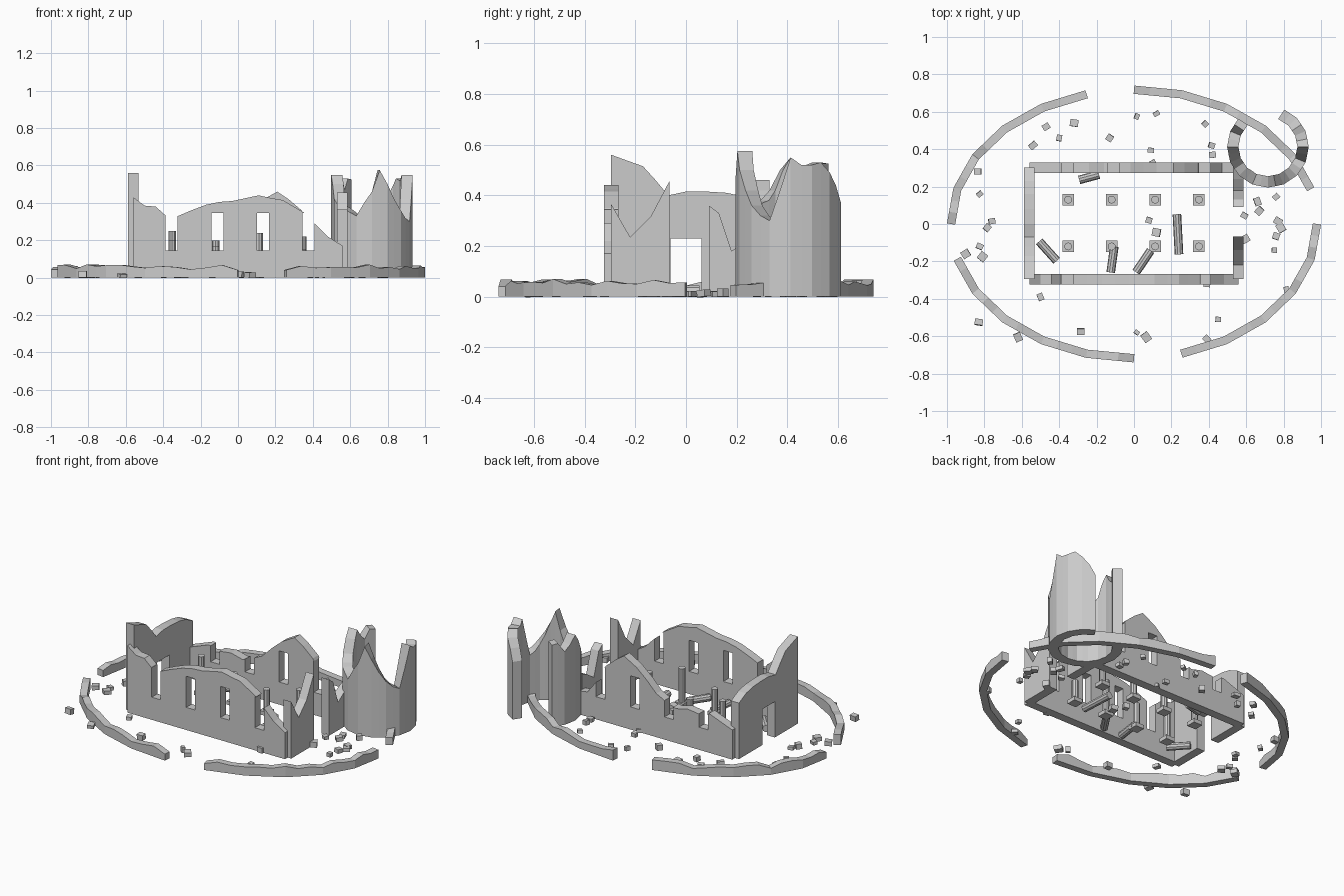
import bpy, bmesh, math, random
from mathutils import Matrix, Vector

if "Cube" in bpy.data.objects:
    bpy.data.objects.remove(bpy.data.objects["Cube"])

random.seed(4)
stone = bpy.data.materials.new("grey_stone")
stone.diffuse_color = (0.6, 0.6, 0.6, 1)
stone.use_nodes = True
stone.node_tree.nodes["Principled BSDF"].inputs["Base Color"].default_value = stone.diffuse_color


def finish(name, bm):
    bmesh.ops.recalc_face_normals(bm, faces=bm.faces)
    me = bpy.data.meshes.new(name)
    bm.to_mesh(me)
    bm.free()
    me.materials.append(stone)
    ob = bpy.data.objects.new(name, me)
    bpy.context.collection.objects.link(ob)
    return ob


def strip(name, pts, thick):
    """Standing wall along points (x, y, height)."""
    bm = bmesh.new()
    rings = []
    for i, (x, y, h) in enumerate(pts):
        a, b = pts[max(i - 1, 0)], pts[min(i + 1, len(pts) - 1)]
        t = Vector((b[0] - a[0], b[1] - a[1])).normalized()
        nx, ny = -t.y * thick / 2, t.x * thick / 2
        rings.append([bm.verts.new(c) for c in (
            (x + nx, y + ny, 0), (x + nx, y + ny, h),
            (x - nx, y - ny, h), (x - nx, y - ny, 0))])
    for r, s in zip(rings, rings[1:]):
        for k in range(4):
            j = (k + 1) % 4
            bm.faces.new((r[k], r[j], s[j], s[k]))
    bm.faces.new(rings[0])
    bm.faces.new(rings[-1][::-1])
    return finish(name, bm)


def box(name, loc, size, rot=0.0, tilt=0.0):
    bm = bmesh.new()
    m = (Matrix.Translation(loc) @ Matrix.Rotation(rot, 4, 'Z')
         @ Matrix.Rotation(tilt, 4, 'X') @ Matrix.Diagonal((*size, 1)))
    bmesh.ops.create_cube(bm, size=1, matrix=m)
    return finish(name, bm)


def cylinder(name, matrix, radius, length):
    bm = bmesh.new()
    bmesh.ops.create_cone(bm, cap_ends=True, segments=10, radius1=radius,
                          radius2=radius, depth=length, matrix=matrix)
    return finish(name, bm)


def cut(ob, loc, size):
    c = box("opening_cutter", loc, size)
    c.hide_render = True
    m = ob.modifiers.new("opening", 'BOOLEAN')
    m.operation, m.solver, m.object = 'DIFFERENCE', 'EXACT', c
    bpy.context.view_layer.objects.active = ob
    bpy.ops.object.modifier_apply(modifier=m.name)
    bpy.data.objects.remove(c)


# hall: long walls with broken tops and four windows each
front = [(-.56, .43), (-.5, .385), (-.44, .38), (-.39, .335), (-.32, .33), (-.25, .36),
         (-.17, .39), (-.1, .405), (-.03, .41), (.04, .425), (.11, .44), (.18, .425),
         (.24, .415), (.29, .385), (.35, .35), (.4, .30), (.48, .22), (.56, .17)]
back = [(-.56, .19), (-.48, .22), (-.4, .25), (-.32, .23), (-.24, .24), (-.16, .22),
        (-.08, .25), (-.02, .28), (.05, .35), (.12, .41), (.21, .46), (.27, .42),
        (.34, .36), (.4, .25), (.47, .16), (.56, .14)]
for name, prof, y in (("front_wall", front, -.295), ("back_wall", back, .302)):
    wall = strip(name, [(x, y, h) for x, h in prof], .056)
    for wx in (-.355, -.11, .133, .378):
        cut(wall, (wx, y, .245), (.064, .2, .2))

# hall: left end wall with a doorway
left = [(-.295, .56), (-.24, .54), (-.17, .515), (-.12, .46), (-.07, .40), (0, .415),
        (.08, .415), (.16, .41), (.23, .395), (.302, .36)]
wall = strip("left_wall", [(-.56, y, h) for y, h in left], .056)
cut(wall, (-.56, 0, .09), (.2, .124, .28))

# hall: right end wall, broken in two
for name, prof in (
        ("right_wall_front", [(-.295, .365), (-.22, .235), (-.14, .315), (-.066, .455)]),
        ("right_wall_back", [(.09, .36), (.13, .33), (.18, .18), (.24, .22), (.302, .25)])):
    strip(name, [(.557, y, h) for y, h in prof], .056)

# round tower: open ring of flat facets with jagged top
heights = [.525, .53, .47, .5, .55, .5, .42, .38, .37, .35, .33, .40, .46, .575, .50, .42,
           .36, .32, .30, .42, .55, .52, .52, .53, .49, .44, .37]
pts = []
for i, h in enumerate(heights):
    a = math.radians(135 + 11.25 * i)
    r = .188 * (math.cos(math.radians(11.25)) if i % 2 else 1)
    pts.append((.716 + r * math.cos(a), .413 + r * math.sin(a), h))
strip("round_tower", pts, .06)

# outer enclosure: low oval wall in four runs
for n, (a0, a1) in enumerate(((15, 90), (105, 180), (195, 270), (285, 360))):
    pts = []
    for a in range(a0, a1 + 1, 15):
        p = Vector((.978 * math.cos(math.radians(a)), .718 * math.sin(math.radians(a))))
        if pts:
            for f in (1 / 3, 2 / 3):
                q = last.lerp(p, f)
                pts.append((q.x, q.y, random.uniform(.045, .073)))
        pts.append((p.x, p.y, random.uniform(.04, .07)))
        last = p
    strip(f"enclosure_wall_{n + 1}", pts, .044)

# standing column stumps on square bases
for y, hs in ((.13, (.25, .2, .16, .22)), (-.12, (.2, .17, .24, .15))):
    for x, h in zip((-.352, -.12, .113, .347), hs):
        box("column_base", (x, y, .0125), (.062, .062, .025))
        cylinder("column_stump", Matrix.Translation((x, y, h / 2)), .021, h)

# fallen column pieces
for x, y, ang, ln in ((-.24, .25, 15, .11), (-.46, -.145, -48, .14), (-.115, -.19, 82, .14),
                      (.05, -.2, 56, .14), (.235, -.055, 93, .215)):
    m = (Matrix.Translation((x, y, .023)) @ Matrix.Rotation(math.radians(ang), 4, 'Z')
         @ Matrix.Rotation(math.pi / 2, 4, 'Y'))
    cylinder("fallen_column", m, .023, ln)

# scattered rubble blocks
rubble = [(-.54, .42), (-.47, .52), (-.4, .46), (-.32, .54), (-.13, .46), (.015, .575),
          (.12, .59), (.09, .395), (.1, .33), (.38, .535), (.415, .42), (.42, .37),
          (-.835, .28), (-.825, .16), (-.76, .015), (-.785, -.02), (-.825, -.12),
          (-.81, -.175), (-.9, -.16), (-.83, -.525), (-.62, -.605), (-.5, -.39),
          (-.285, -.575), (.015, -.58), (.065, -.605), (.39, -.32), (.45, -.51),
          (.39, -.615), (.815, -.35), (.76, .145), (.66, .12), (.67, .07), (.77, .015),
          (.785, -.02), (.76, -.065), (.75, -.14), (.59, .045), (.595, -.08),
          (.08, .02), (.12, -.045)]
for x, y in rubble:
    s = random.uniform(.028, .045)
    h = random.uniform(.02, .035)
    box("rubble_block", (x, y, h / 2), (s, s * random.uniform(.7, 1.2), h),
        random.uniform(0, 3.1), random.uniform(-.12, .12))
